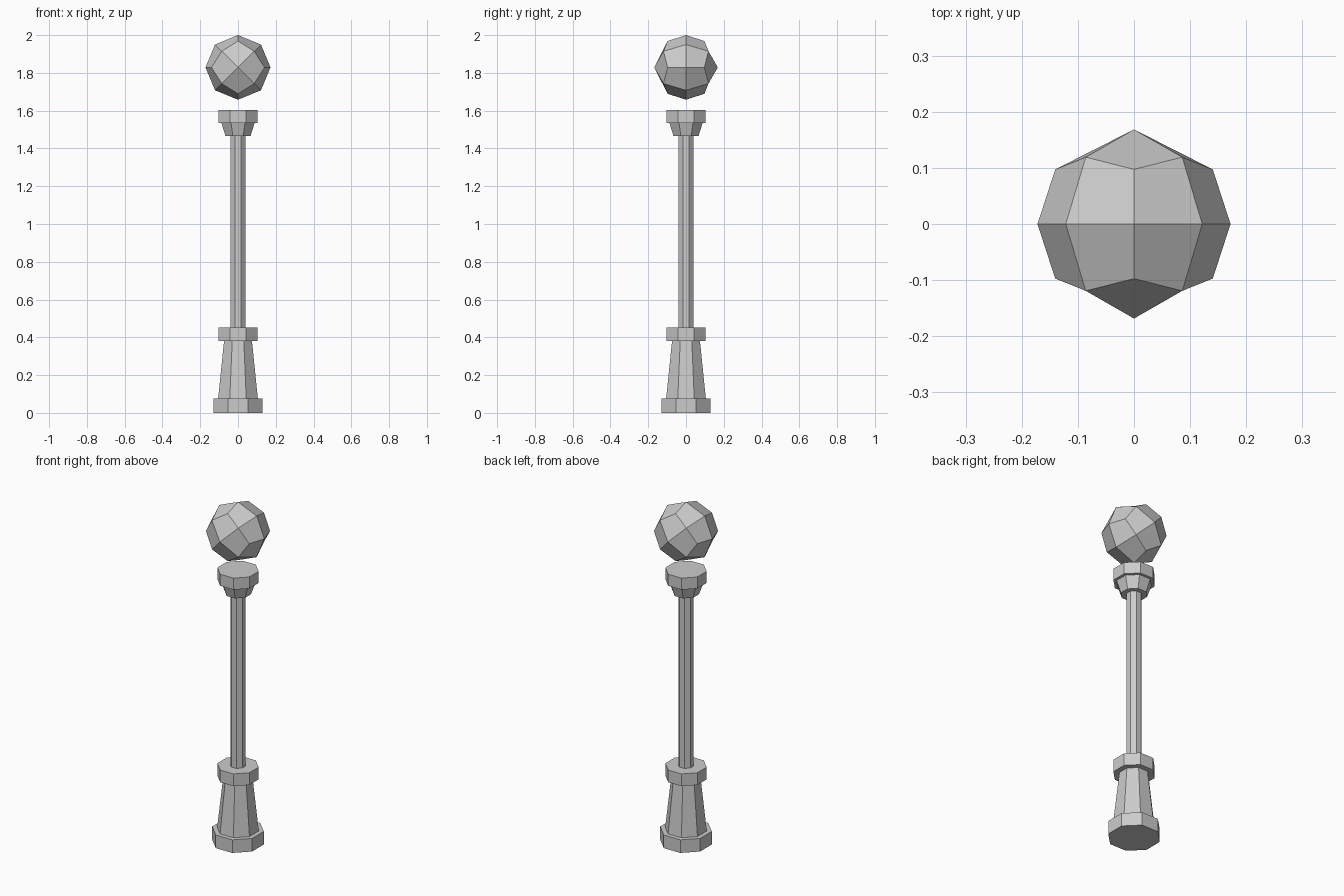
import bpy, bmesh, math
from mathutils import Matrix

if "Cube" in bpy.data.objects:
    bpy.data.objects.remove(bpy.data.objects["Cube"])

OCT = math.cos(math.pi / 8)   # apothem to corner radius


def octagon(name, z0, z1, a0, a1):
    """Closed octagonal frustum with a flat facing front; a0, a1 are half-widths."""
    bm = bmesh.new()
    bmesh.ops.create_cone(bm, cap_ends=True, segments=8, radius1=a0 / OCT,
                          radius2=a1 / OCT, depth=z1 - z0,
                          matrix=Matrix.Translation((0, 0, (z0 + z1) / 2))
                          @ Matrix.Rotation(math.pi / 8, 4, 'Z'))
    # make sure a flat side, not a corner, faces the front
    if max(v.co.x for v in bm.verts) > max(a0, a1) * 1.02:
        bmesh.ops.rotate(bm, verts=bm.verts, matrix=Matrix.Rotation(math.pi / 8, 3, 'Z'))
    return finish(bm, name)


def finish(bm, name):
    me = bpy.data.meshes.new(name)
    bm.to_mesh(me)
    bm.free()
    ob = bpy.data.objects.new(name, me)
    bpy.context.collection.objects.link(ob)
    return ob


# Post, bottom to top: name, z range, half-width at bottom and top
for part in [
    ("base_plinth", 0.0, 0.077, 0.130, 0.130),
    ("tapered_pedestal", 0.077, 0.38, 0.105, 0.074),
    ("pedestal_collar", 0.38, 0.452, 0.104, 0.104),
    ("shaft", 0.452, 1.465, 0.039, 0.039),
    ("capital", 1.465, 1.535, 0.066, 0.088),
    ("top_plate", 1.535, 1.603, 0.104, 0.104),
]:
    octagon(*part)

# Lamp globe: a once-subdivided cube pushed out to a sphere, turned 45 degrees
bm = bmesh.new()
bmesh.ops.create_cube(bm, size=2)
bmesh.ops.subdivide_edges(bm, edges=bm.edges[:], cuts=1, use_grid_fill=True)
for v in bm.verts:
    v.co.normalize()
bmesh.ops.rotate(bm, verts=bm.verts, matrix=Matrix.Rotation(math.pi / 4, 3, 'Y'))
bmesh.ops.scale(bm, verts=bm.verts, vec=(0.172, 0.1685, 0.171))
bmesh.ops.translate(bm, verts=bm.verts, vec=(0, 0, 1.829))
finish(bm, "lamp_globe")
